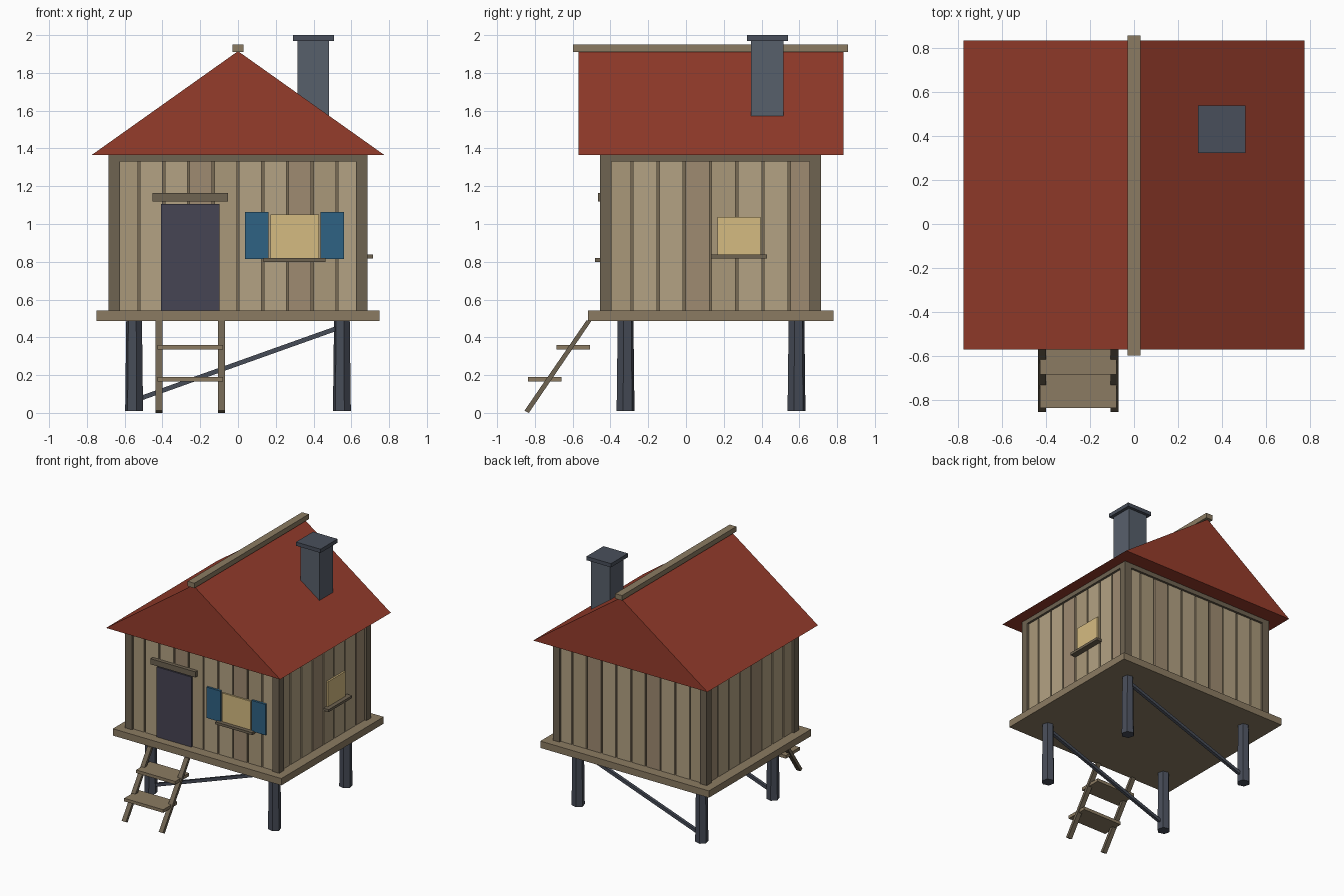
import bpy, bmesh
from math import radians
from mathutils import Vector

if "Cube" in bpy.data.objects:
    bpy.data.objects.remove(bpy.data.objects["Cube"])


def mat(name, r, g, b):
    m = bpy.data.materials.new(name)
    m.diffuse_color = [(c / 255) ** 2.2 for c in (r, g, b)] + [1]
    m.use_nodes = True
    m.node_tree.nodes["Principled BSDF"].inputs["Base Color"].default_value = m.diffuse_color
    return m


FRAME = mat("frame_wood", 110, 99, 82)
DECK = mat("deck_wood", 138, 122, 98)
PLANKS = [mat("plank_mid", 168, 151, 121), mat("plank_light", 178, 161, 130),
          mat("plank_dark", 157, 138, 113)]
GAP = mat("gap_wood", 120, 106, 85)
ROOF = mat("roof_red", 148, 62, 47)
DOOR = mat("door_dark", 72, 70, 84)
BLUE = mat("shutter_blue", 50, 98, 130)
PANE = mat("window_yellow", 212, 186, 128)
STONE = mat("chimney_grey", 88, 96, 107)
CAP = mat("cap_grey", 74, 80, 91)
LEG = mat("stilt_grey", 72, 77, 88)


def finish(name, bm, m):
    bmesh.ops.recalc_face_normals(bm, faces=bm.faces)
    me = bpy.data.meshes.new(name)
    bm.to_mesh(me)
    bm.free()
    me.materials.append(m)
    ob = bpy.data.objects.new(name, me)
    bpy.context.collection.objects.link(ob)
    return ob


def box(name, x, y, z, m):
    bm = bmesh.new()
    bmesh.ops.create_cube(bm, size=1)
    for v in bm.verts:
        v.co = [(a + b) / 2 + c * (b - a) for (a, b), c in zip((x, y, z), v.co)]
    return finish(name, bm, m)


def prism(name, axis, profile, lo, hi, m):
    """Extrude a closed 2D profile along the x or y axis."""
    bm = bmesh.new()
    def put(p, t):
        return (t, *p) if axis == "x" else (p[0], t, p[1])
    f = bm.faces.new([bm.verts.new(put(p, lo)) for p in profile])
    ext = bmesh.ops.extrude_face_region(bm, geom=[f])["geom"]
    vec = Vector((hi - lo, 0, 0)) if axis == "x" else Vector((0, hi - lo, 0))
    bmesh.ops.translate(bm, vec=vec,
                        verts=[v for v in ext if isinstance(v, bmesh.types.BMVert)])
    return finish(name, bm, m)


# Stilts: tapered hexagonal posts
for x in (-0.55, 0.55):
    for y in (-0.32, 0.585):
        bm = bmesh.new()
        bmesh.ops.create_cone(bm, cap_ends=True, segments=6,
                              radius1=0.049, radius2=0.043, depth=0.48)
        ob = finish("stilt", bm, LEG)
        ob.location = (x, y, 0.25)
        ob.rotation_euler.z = radians(15)

# Diagonal braces, front and back
for y in (-0.32, 0.585):
    prism("brace", "y", [(-0.55, 0.052), (0.55, 0.444), (0.55, 0.47), (-0.55, 0.078)],
          y - 0.012, y + 0.012, LEG)

# Deck and wall core
box("platform", (-0.75, 0.75), (-0.52, 0.78), (0.487, 0.542), DECK)
box("wall_core", (-0.655, 0.655), (-0.425, 0.685), (0.54, 1.366), GAP)


# Planks on all four walls
def plank_row(name, lo, hi, n, place):
    w = (hi - lo) / n
    for i in range(n):
        a, b = lo + i * w + 0.006, lo + (i + 1) * w - 0.006
        tone = PLANKS[(0, 1, 1, 2)[i % 4]]
        x, y = place((a, b))
        box(name, x, y, (0.541, 1.345), tone)


plank_row("front_plank", -0.655, 0.655, 10, lambda s: (s, (-0.438, -0.42)))
plank_row("back_plank", -0.655, 0.655, 10, lambda s: (s, (0.68, 0.698)))
plank_row("right_plank", -0.425, 0.685, 8, lambda s: ((0.65, 0.668), s))
plank_row("left_plank", -0.425, 0.685, 8, lambda s: ((-0.668, -0.65), s))

# Corner posts and top beams
X, Y = [(-0.685, -0.625), (0.625, 0.685)], [(-0.455, -0.395), (0.655, 0.715)]
for x in X:
    for y in Y:
        box("corner_post", x, y, (0.54, 1.366), FRAME)
for x in X:
    box("side_beam", x, (-0.4, 0.66), (1.33, 1.366), FRAME)
for y in Y:
    box("end_beam", (-0.63, 0.63), y, (1.33, 1.366), FRAME)

# Roof, ridge and chimney
prism("roof", "y", [(-0.775, 1.365), (0.775, 1.365), (0, 1.915)], -0.57, 0.835, ROOF)
box("ridge_beam", (-0.03, 0.03), (-0.597, 0.857), (1.91, 1.95), DECK)
box("chimney", (0.315, 0.483), (0.345, 0.517), (1.45, 1.975), STONE)
box("chimney_cap", (0.29, 0.508), (0.323, 0.54), (1.97, 2.0), CAP)

# Door and lintel
box("door", (-0.407, -0.097), (-0.452, -0.42), (0.542, 1.105), DOOR)
box("door_lintel", (-0.453, -0.053), (-0.467, -0.42), (1.12, 1.165), FRAME)

# Front window with shutters and sill
box("front_window", (0.172, 0.428), (-0.45, -0.42), (0.815, 1.05), PANE)
box("front_sill", (0.135, 0.463), (-0.482, -0.42), (0.80, 0.82), FRAME)
for x in ((0.037, 0.162), (0.438, 0.562)):
    box("shutter", x, (-0.455, -0.42), (0.815, 1.063), BLUE)

# Right window and sill
box("side_window", (0.65, 0.682), (0.168, 0.394), (0.825, 1.038), PANE)
box("side_sill", (0.65, 0.715), (0.132, 0.43), (0.818, 0.838), FRAME)

# Ladder: slanted rails and two treads
for x in ((-0.437, -0.4), (-0.107, -0.07)):
    prism("ladder_rail", "x", [(-0.855, 0.012), (-0.832, 0.0), (-0.5, 0.488), (-0.528, 0.488)],
          x[0], x[1], FRAME)
for y, z in (((-0.685, -0.508), 0.335), ((-0.836, -0.66), 0.165)):
    box("ladder_tread", (-0.427, -0.08), y, (z, z + 0.025), DECK)
